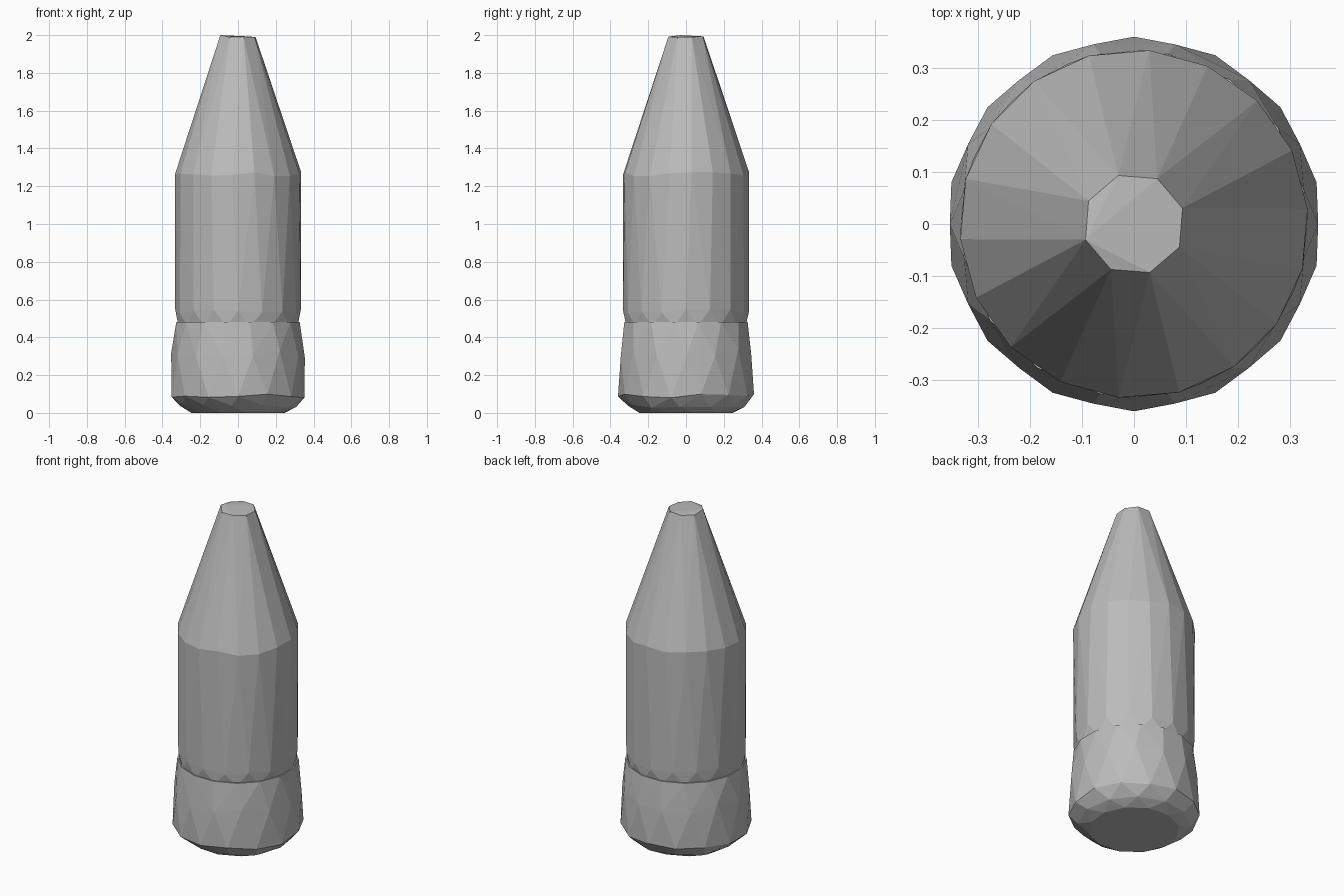
import bpy
import bmesh
import math
import random

random.seed(4)
cube = bpy.data.objects.get("Cube")
if cube:
    bpy.data.objects.remove(cube, do_unlink=True)

# One plain metal colour
grey = bpy.data.materials.new("plain_grey")
grey.use_nodes = True
colour = (0.5, 0.5, 0.5, 1)
grey.diffuse_color = colour
grey.node_tree.nodes["Principled BSDF"].inputs["Base Color"].default_value = colour


def faceted_part(name, rings):
    """Wrap rings (height, radius, sides, turn, wobble) in flat facets."""
    bm = bmesh.new()
    for height, radius, sides, turn, wobble in rings:
        for i in range(sides):
            angle = 2 * math.pi * (i + turn) / sides
            z = height + random.uniform(-wobble, wobble)
            bm.verts.new((radius * math.cos(angle), radius * math.sin(angle), z))
    hull = bmesh.ops.convex_hull(bm, input=bm.verts[:])
    loose = {v for v in hull["geom_interior"] if isinstance(v, bmesh.types.BMVert)}
    bmesh.ops.delete(bm, geom=list(loose), context='VERTS')
    bmesh.ops.recalc_face_normals(bm, faces=bm.faces[:])
    mesh = bpy.data.meshes.new(name)
    bm.to_mesh(mesh)
    bm.free()
    mesh.materials.append(grey)
    obj = bpy.data.objects.new(name, mesh)
    bpy.context.collection.objects.link(obj)
    return obj


# Cylinder with a blunt tapered nose
faceted_part("tapered_body", [
    (0.46, 0.322, 16, 0.5, 0),
    (0.54, 0.333, 16, 0, 0.015),
    (1.265, 0.335, 18, 0.25, 0.012),
    (1.993, 0.098, 8, 0.4, 0.007),
])

# Wider base sleeve with a chamfered foot
faceted_part("base_sleeve", [
    (0.0, 0.25, 12, 0.3, 0),
    (0.035, 0.31, 12, 0.8, 0.008),
    (0.09, 0.36, 14, 0.5, 0.01),
    (0.32, 0.354, 14, 0, 0.03),
    (0.48, 0.333, 16, 0.5, 0),
])
